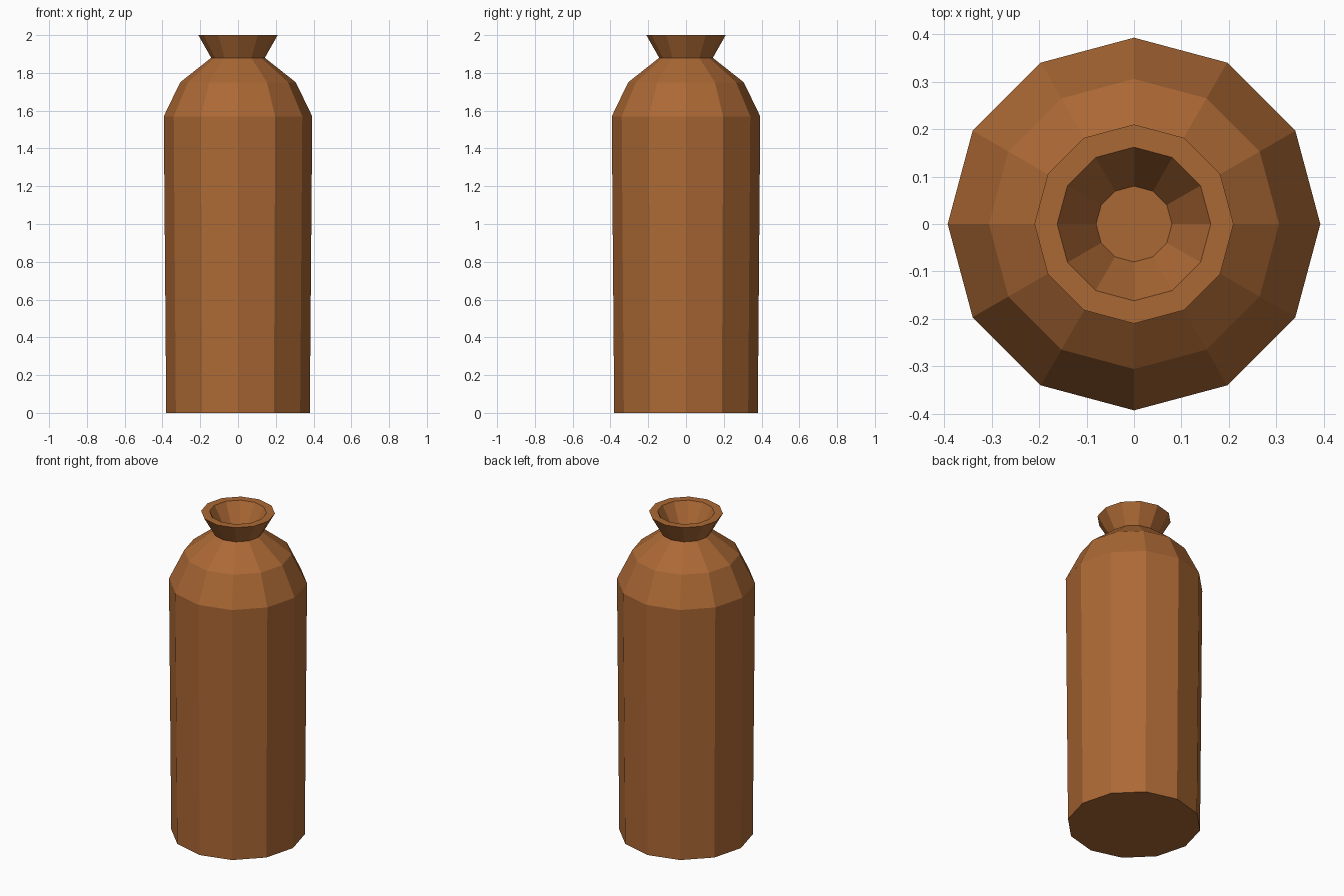
import bpy
import bmesh
from math import cos, sin, tau

if "Cube" in bpy.data.objects:
    bpy.data.objects.remove(bpy.data.objects["Cube"], do_unlink=True)

SIDES = 12

# Single brown clay colour
clay = bpy.data.materials.new("brown_clay")
clay.use_nodes = True
colour = (0.41, 0.14, 0.035, 1.0)
clay.diffuse_color = colour
clay.node_tree.nodes["Principled BSDF"].inputs["Base Color"].default_value = colour


def lathe(name, profile, material):
    """Revolve (radius, height) pairs into a faceted solid, capped at both ends."""
    bm = bmesh.new()
    rings = [[bm.verts.new((r * cos(tau * i / SIDES), r * sin(tau * i / SIDES), z))
              for i in range(SIDES)] for r, z in profile]
    for low, high in zip(rings, rings[1:]):
        for i in range(SIDES):
            j = (i + 1) % SIDES
            bm.faces.new((low[i], low[j], high[j], high[i]))
    bm.faces.new(rings[0][::-1])
    bm.faces.new(rings[-1])
    mesh = bpy.data.meshes.new(name)
    bm.to_mesh(mesh)
    bm.free()
    mesh.materials.append(material)
    obj = bpy.data.objects.new(name, mesh)
    bpy.context.collection.objects.link(obj)
    return obj


# Body, shoulder, flared neck, flat rim and the hollow of the mouth
lathe("bottle", [
    (0.38, 0.0),
    (0.393, 1.57),
    (0.306, 1.75),
    (0.142, 1.88),
    (0.21, 2.0),
    (0.162, 2.0),
    (0.08, 1.86),
], clay)
